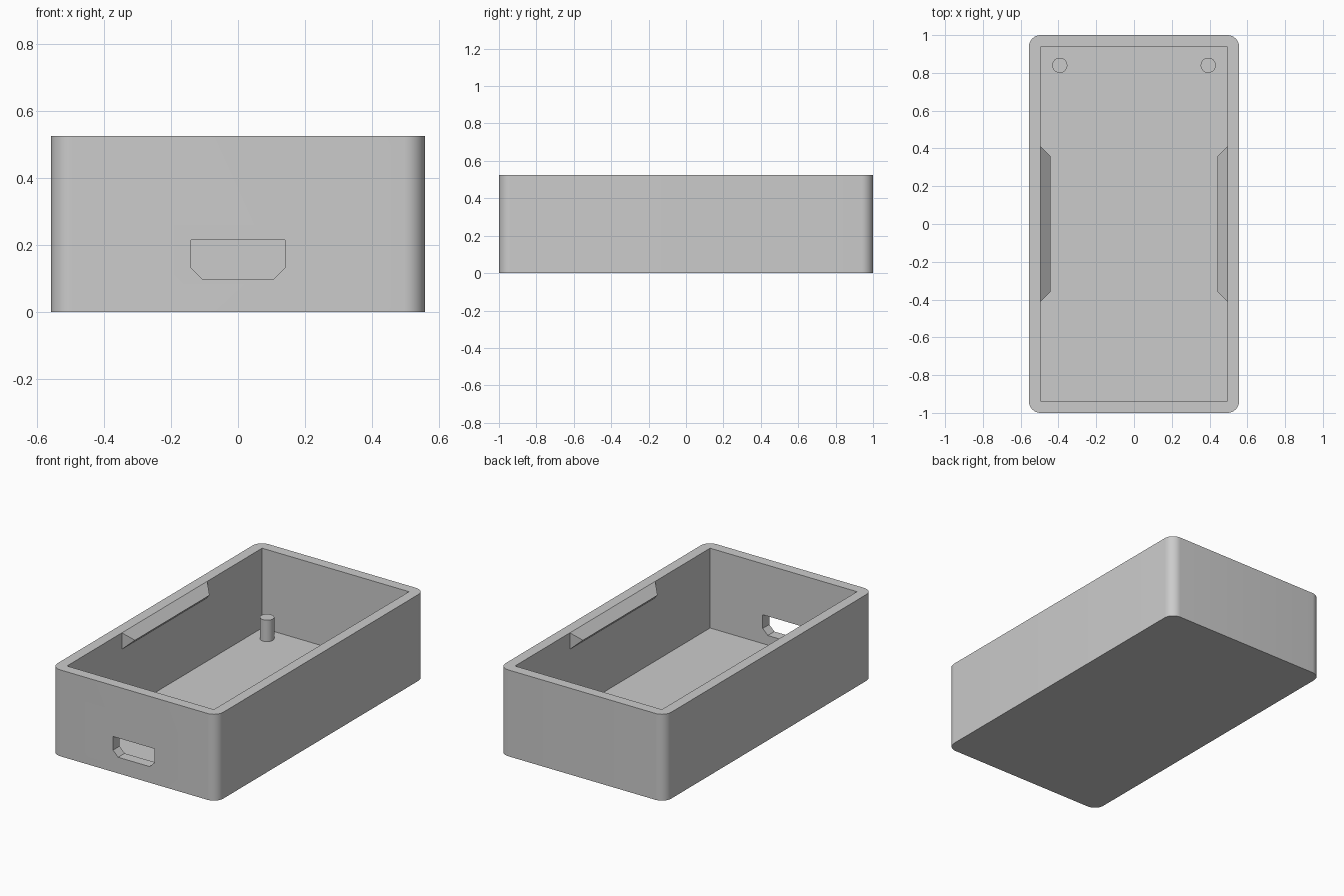
import bpy, bmesh, math
from mathutils import Vector

if "Cube" in bpy.data.objects:
    bpy.data.objects.remove(bpy.data.objects["Cube"])

HALF_X, HALF_Y, HEIGHT = 0.557, 1.0, 0.525
WALL, FLOOR, RADIUS = 0.063, 0.04, 0.063
IN_X, IN_Y = HALF_X - WALL, HALF_Y - WALL

grey = bpy.data.materials.new("plain grey")
grey.use_nodes = True
COLOUR = (0.6, 0.6, 0.6, 1)
grey.diffuse_color = COLOUR
grey.node_tree.nodes["Principled BSDF"].inputs["Base Color"].default_value = COLOUR


def finish(name, bm):
    bmesh.ops.recalc_face_normals(bm, faces=bm.faces)
    mesh = bpy.data.meshes.new(name)
    bm.to_mesh(mesh)
    bm.free()
    mesh.materials.append(grey)
    obj = bpy.data.objects.new(name, mesh)
    bpy.context.collection.objects.link(obj)
    return obj


def prism(name, outline, direction):
    """Extrude a closed outline along a direction."""
    bm = bmesh.new()
    face = bm.faces.new([bm.verts.new(p) for p in outline])
    result = bmesh.ops.extrude_face_region(bm, geom=[face], use_keep_orig=True)
    verts = [g for g in result["geom"] if isinstance(g, bmesh.types.BMVert)]
    bmesh.ops.translate(bm, verts=verts, vec=Vector(direction))
    return finish(name, bm)


def smooth(obj):
    bpy.ops.object.select_all(action="DESELECT")
    obj.select_set(True)
    bpy.context.view_layer.objects.active = obj
    bpy.ops.object.shade_smooth_by_angle(angle=math.radians(30))


def cut(obj, cutter):
    cutter.hide_render = True
    mod = obj.modifiers.new("cut", "BOOLEAN")
    mod.operation, mod.solver, mod.object = "DIFFERENCE", "EXACT", cutter
    bpy.context.view_layer.objects.active = obj
    bpy.ops.object.modifier_apply(modifier=mod.name)
    bpy.data.objects.remove(cutter)


# Case: rounded block, hollowed from above
STEPS = 10
outline = []
for quarter, (sx, sy) in enumerate([(1, 1), (-1, 1), (-1, -1), (1, -1)]):
    for i in range(STEPS + 1):
        a = math.pi / 2 * (quarter + i / STEPS)
        outline.append((sx * (HALF_X - RADIUS) + RADIUS * math.cos(a),
                        sy * (HALF_Y - RADIUS) + RADIUS * math.sin(a), 0))
case = prism("case", outline, (0, 0, HEIGHT))
cavity = [(sx * IN_X, sy * IN_Y, FLOOR) for sx, sy in [(1, 1), (-1, 1), (-1, -1), (1, -1)]]
cut(case, prism("cavity_cutter", cavity, (0, 0, 1)))

# Port: slot with chamfered lower corners through the front wall
port = [(-0.14, 0.215), (-0.14, 0.132), (-0.106, 0.098),
        (0.106, 0.098), (0.14, 0.132), (0.14, 0.215)]
cut(case, prism("port_cutter", [(x, -HALF_Y - 0.1, z) for x, z in port], (0, 0.1 + WALL * 2, 0)))
smooth(case)

for side, label in [(1, "left"), (-1, "right")]:
    # Clip: wedge ridge with tapered ends along the rim of the side wall
    bm = bmesh.new()
    ends = []
    for sy in (-1, 1):
        ends.append([bm.verts.new((side * (IN_X - inset), sy * (0.41 - inset), HEIGHT - drop))
                     for inset, drop in [(0, 0), (0.052, 0.051), (0, 0.1)]])
    for tri in ends:
        bm.faces.new(tri)
    for i in range(3):
        j = (i + 1) % 3
        bm.faces.new((ends[0][i], ends[0][j], ends[1][j], ends[1][i]))
    finish(label + "_clip", bm)

    # Post: round peg standing on the floor near the back corner
    bm = bmesh.new()
    bmesh.ops.create_cone(bm, cap_ends=True, segments=40, radius1=0.04, radius2=0.04, depth=0.13)
    bmesh.ops.translate(bm, verts=bm.verts, vec=(side * 0.393, 0.84, FLOOR + 0.065))
    smooth(finish(label + "_post", bm))
